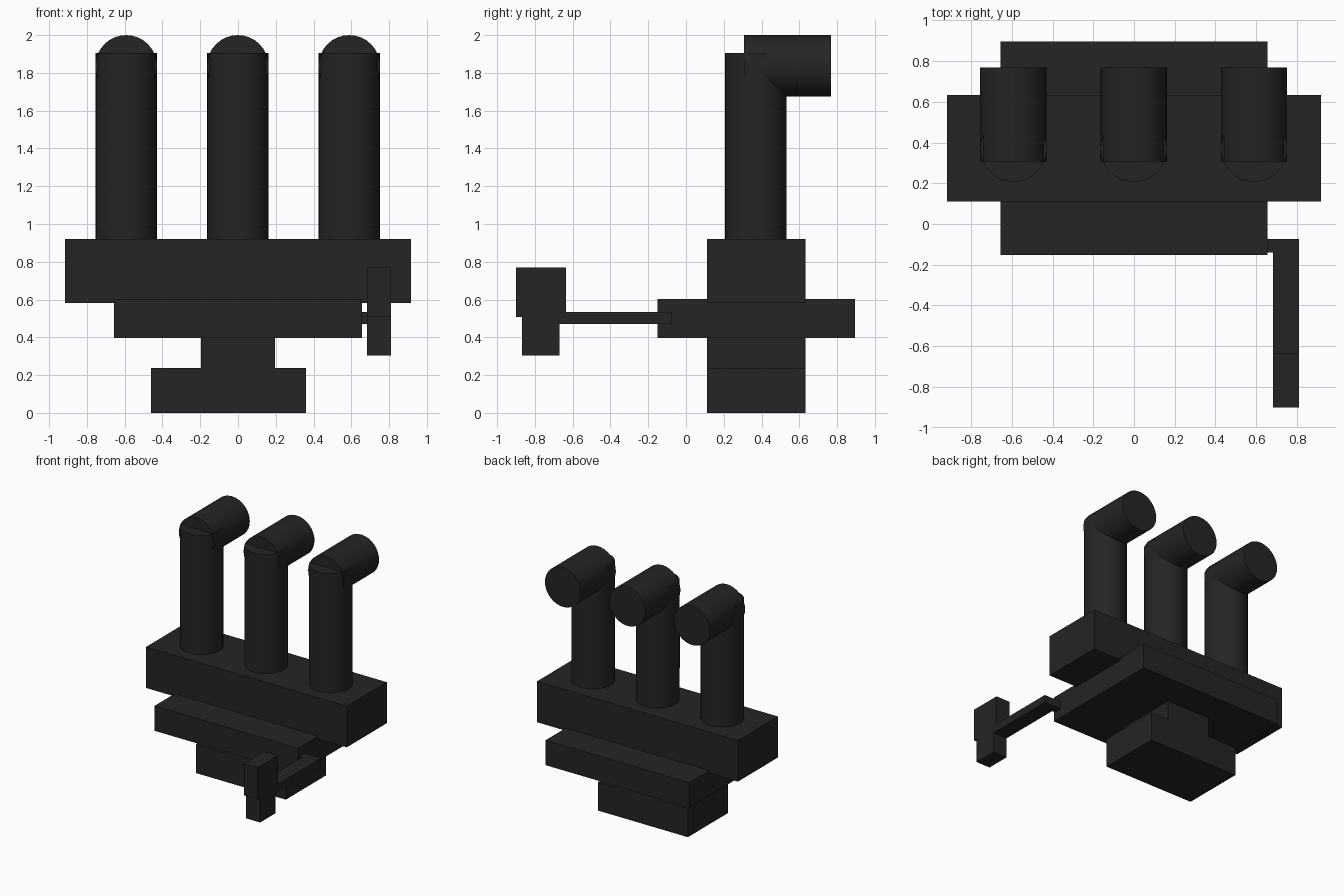
import bpy
import math

if "Cube" in bpy.data.objects:
    bpy.data.objects.remove(bpy.data.objects["Cube"])

black = bpy.data.materials.new("matte black")
black.diffuse_color = (0.018, 0.018, 0.018, 1)
black.use_nodes = True
black.node_tree.nodes["Principled BSDF"].inputs["Base Color"].default_value = black.diffuse_color


def box(name, x, y, z):
    """Box spanning the (min, max) range on each axis."""
    bpy.ops.mesh.primitive_cube_add(size=1, location=[sum(r) / 2 for r in (x, y, z)])
    ob = bpy.context.object
    ob.name = name
    ob.scale = [r[1] - r[0] for r in (x, y, z)]
    bpy.ops.object.transform_apply(location=False, rotation=False, scale=True)
    ob.data.materials.append(black)


def tube(name, centre, length, tilt=0):
    """Capped round tube, upright or laid along y."""
    bpy.ops.mesh.primitive_cylinder_add(vertices=32, radius=0.163, depth=length,
                                        location=centre, rotation=(tilt, 0, 0))
    ob = bpy.context.object
    ob.name = name
    ob.data.materials.append(black)
    bpy.ops.object.shade_smooth_by_angle(angle=math.radians(30))


# Stacked body, from the foot up
DEPTH = (0.11, 0.632)
box("base", (-0.46, 0.36), DEPTH, (0, 0.237))
box("neck", (-0.196, 0.196), DEPTH, (0.237, 0.397))
box("middle_plate", (-0.656, 0.656), (-0.152, 0.895), (0.397, 0.603))
box("upper_block", (-0.917, 0.917), DEPTH, (0.581, 0.92))

# Three pipes, each bent towards the back
for i, x in enumerate((-0.592, -0.001, 0.589), 1):
    tube(f"pipe_{i}", (x, 0.37, 1.4125), 0.985)
    tube(f"pipe_outlet_{i}", (x, 0.537, 1.837), 0.46, math.pi / 2)

# Side lever with its handle
LEVER = (0.683, 0.81)
box("lever_joint", (0.64, 0.683), (-0.14, -0.073), (0.47, 0.533))
box("lever_arm", LEVER, (-0.68, -0.073), (0.47, 0.533))
box("handle_top", LEVER, (-0.9, -0.636), (0.508, 0.77))
box("handle_bottom", LEVER, (-0.868, -0.67), (0.305, 0.508))
